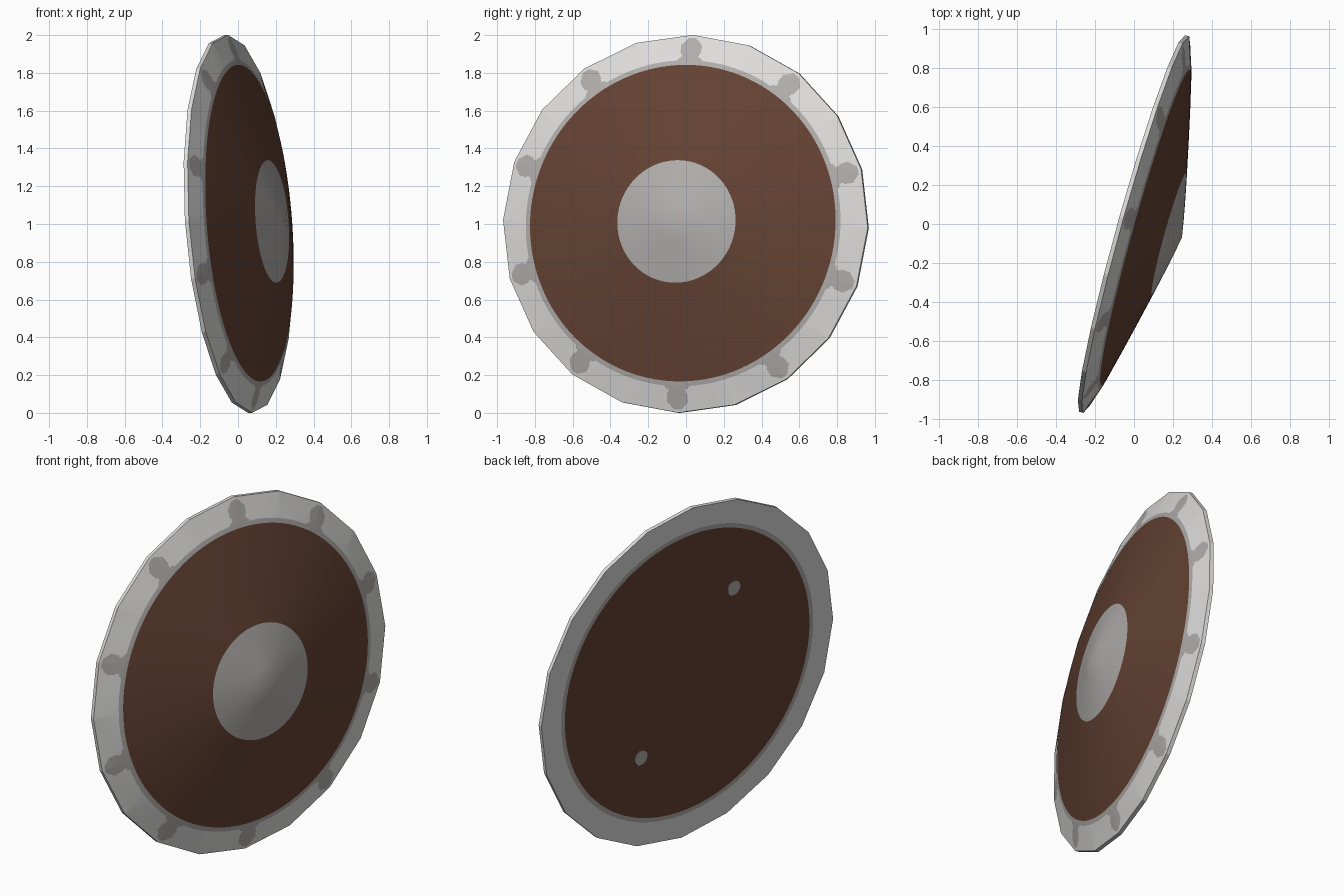
import bpy, bmesh, math
from mathutils import Matrix, Vector

if "Cube" in bpy.data.objects:
    bpy.data.objects.remove(bpy.data.objects["Cube"])

SIDES, N, R = 20, 720, 1.003
BOSS_R, BOARD_R, BAND_R = 0.325, 0.84, 0.865
BACK = -0.01
TURN = math.radians(1.2)          # corner offset from vertical


def srgb(v):
    v /= 255
    return v / 12.92 if v <= 0.04045 else ((v + 0.055) / 1.055) ** 2.4


def material(name, rgb):
    m = bpy.data.materials.new(name)
    m.diffuse_color = (*[srgb(c) for c in rgb], 1)
    m.use_nodes = True
    m.node_tree.nodes["Principled BSDF"].inputs["Base Color"].default_value = m.diffuse_color
    return m


light = material("light steel", (222, 221, 220))
grey = material("grey steel", (176, 173, 171))
brown = material("brown wood", (100, 66, 51))

# shield frame: local x sideways, y up, z out of the face
n = Vector((1, -0.28, 0.075)).normalized()
a = Vector((0, 0, 1)).cross(n).normalized()
w = n.cross(a)
frame = Matrix((a, w, n)).transposed().to_4x4()
frame.translation = Vector((0, 0, 1.0))


def corner_radius(th):
    """Radius of the 20-sided outline at an angle."""
    step = 2 * math.pi / SIDES
    return R * math.cos(step / 2) / math.cos((th % step) - step / 2)


def finish(name, bm, mats):
    bmesh.ops.recalc_face_normals(bm, faces=bm.faces)
    me = bpy.data.meshes.new(name)
    bm.to_mesh(me)
    bm.free()
    for m in mats:
        me.materials.append(m)
    ob = bpy.data.objects.new(name, me)
    bpy.context.collection.objects.link(ob)
    ob.matrix_world = frame
    bpy.ops.object.select_all(action='DESELECT')
    ob.select_set(True)
    bpy.context.view_layer.objects.active = ob
    bpy.ops.object.shade_smooth_by_angle(angle=math.radians(30))
    return ob


def is_stud(r, th):
    """Round rivet with a flared stalk, ten around the rim."""
    step = 2 * math.pi / 10
    s = abs(((th + step / 2) % step) - step / 2) * r
    if math.hypot(s, r - 0.928) < 0.058:
        return True
    return r < 0.928 and s < 0.032 + max(0, 0.895 - r) * 1.5


# shield: rings as (radius, blend to outline, height)
rings = [(0.1, 0, 0.237), (0.2, 0, 0.216), (BOSS_R, 0, 0.188), (0.5, 0, 0.147),
         (0.67, 0, 0.106), (BOARD_R, 0, 0.063), (BAND_R, 0, 0.056)]
STEPS = 18
rings += [(BAND_R, i / STEPS, 0.056 - 0.044 * i / STEPS) for i in range(1, STEPS + 1)]
front_count = len(rings)
rings += [(BAND_R, 1, BACK), (BAND_R, 0, BACK), (BOARD_R, 0, BACK)]

bm = bmesh.new()
grid = []
for r0, t, h in rings:
    row = []
    for k in range(N):
        th = 2 * math.pi * k / N
        r = r0 + (corner_radius(th) - r0) * t
        row.append(bm.verts.new((r * math.sin(th + TURN), r * math.cos(th + TURN), h)))
    grid.append(row)
apex = bm.verts.new((0, 0, 0.256))
middle = bm.verts.new((0, 0, BACK))
for k in range(N):
    j = (k + 1) % N
    bm.faces.new((apex, grid[0][k], grid[0][j])).material_index = 1
    bm.faces.new((middle, grid[-1][j], grid[-1][k])).material_index = 2
    for i in range(len(rings) - 1):
        f = bm.faces.new((grid[i][k], grid[i + 1][k], grid[i + 1][j], grid[i][j]))
        c = f.calc_center_median()
        r = math.hypot(c.x, c.y)
        if r < BOSS_R:
            f.material_index = 1
        elif r < BOARD_R:
            f.material_index = 2
        elif r < BAND_R:
            f.material_index = 1
        elif i < front_count - 1 and is_stud(r, math.atan2(c.x, c.y) - TURN):
            f.material_index = 1
shield = finish("round_shield", bm, [light, grey, brown])

# two small rivet plates on the back
for side, name in ((1, "back_rivet_upper"), (-1, "back_rivet_lower")):
    th = TURN - math.radians(36)
    p = Vector((math.sin(th), math.cos(th), 0)) * 0.516 * side
    p.z = BACK - 0.001
    bm = bmesh.new()
    bmesh.ops.create_cone(bm, cap_ends=True, segments=24, radius1=0.043, radius2=0.043,
                          depth=0.006, matrix=Matrix.Translation(p))
    finish(name, bm, [grey])
